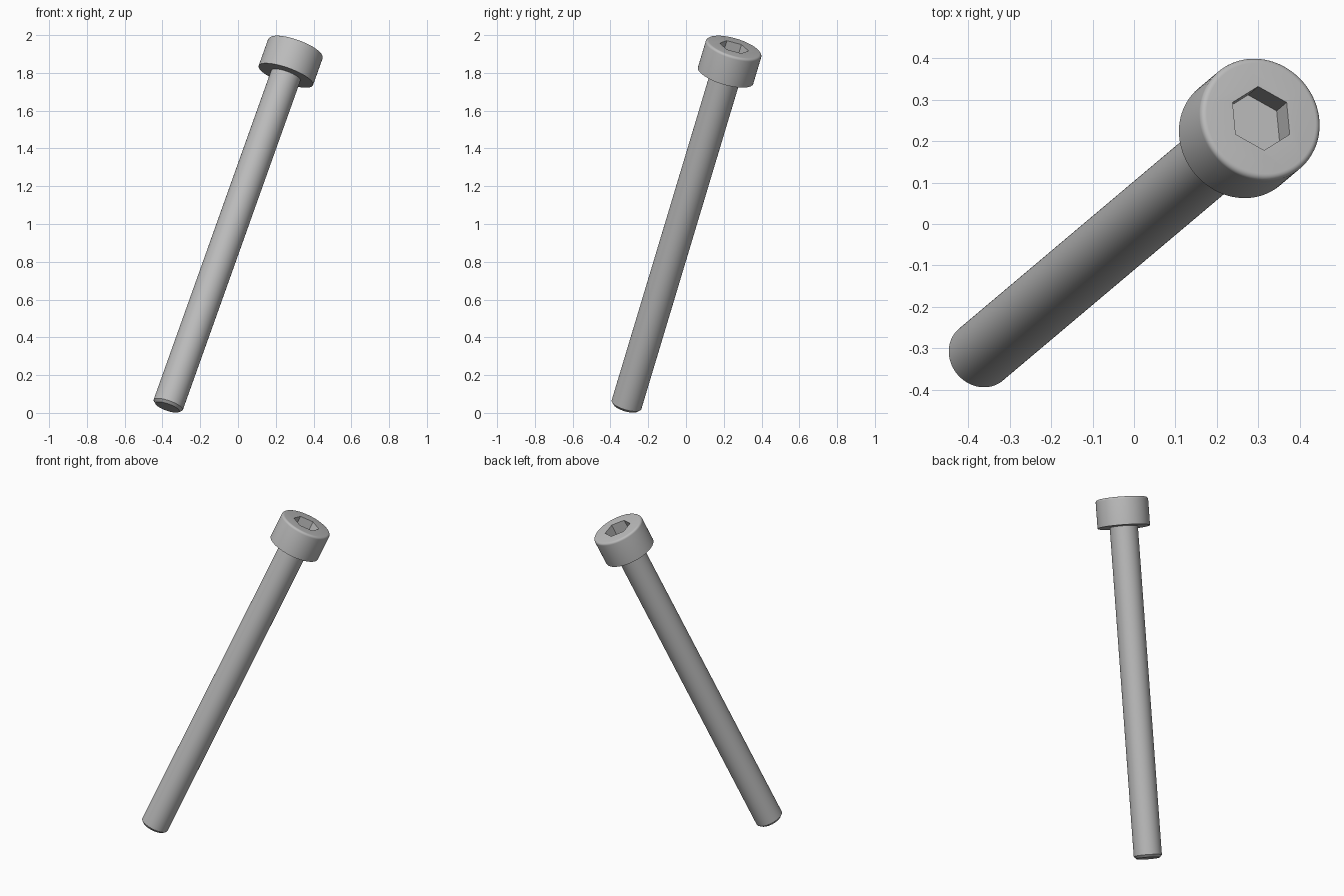
import bpy, bmesh, math
from mathutils import Matrix, Vector

if "Cube" in bpy.data.objects:
    bpy.data.objects.remove(bpy.data.objects["Cube"], do_unlink=True)

# Steel material
steel = bpy.data.materials.new("grey steel")
steel.use_nodes = True
GREY = (0.5, 0.5, 0.5, 1)
steel.diffuse_color = GREY
steel.node_tree.nodes["Principled BSDF"].inputs["Base Color"].default_value = GREY

# Sizes along the screw's own axis
TIP, TOP = Vector((-0.374, -0.319, 0.03)), Vector((0.307, 0.255, 1.937))
LENGTH = (TOP - TIP).length
SHAFT_R, HEAD_R, HEAD_H = 0.082, 0.153, 0.166
CHAMFER, FILLET = 0.014, 0.014
SOCKET_R, SOCKET_DEPTH = 0.08, 0.075

# Leaning frame: z runs from tip to head
z_axis = (TOP - TIP).normalized()
x_axis = Vector((0, 1, 0)).cross(z_axis).normalized()
y_axis = z_axis.cross(x_axis)
LEAN = Matrix.Translation(TIP) @ Matrix((x_axis, y_axis, z_axis)).transposed().to_4x4()


def make_object(name, bm):
    bmesh.ops.recalc_face_normals(bm, faces=bm.faces)
    bm.transform(LEAN)
    mesh = bpy.data.meshes.new(name)
    bm.to_mesh(mesh)
    bm.free()
    mesh.materials.append(steel)
    obj = bpy.data.objects.new(name, mesh)
    bpy.context.collection.objects.link(obj)
    return obj


def lathe(name, profile, sides=96):
    """Revolve (radius, height) points and cap both ends."""
    bm = bmesh.new()
    rings = []
    for r, z in profile:
        rings.append([bm.verts.new((r * math.cos(a), r * math.sin(a), z))
                      for a in (2 * math.pi * i / sides for i in range(sides))])
    for low, high in zip(rings, rings[1:]):
        for i in range(sides):
            j = (i + 1) % sides
            bm.faces.new((low[i], low[j], high[j], high[i]))
    bm.faces.new(rings[0][::-1])
    bm.faces.new(rings[-1])
    return make_object(name, bm)


# Shaft with chamfered tip, stepped out into a head with a rounded top rim
profile = [(SHAFT_R - CHAMFER, 0), (SHAFT_R, CHAMFER),
           (SHAFT_R, LENGTH - HEAD_H), (HEAD_R, LENGTH - HEAD_H)]
for k in range(6):
    a = math.radians(18 * k)
    profile.append((HEAD_R - FILLET + FILLET * math.cos(a),
                    LENGTH - FILLET + FILLET * math.sin(a)))
screw = lathe("socket_head_screw", profile)

# Hexagonal socket cut into the head
bm = bmesh.new()
bmesh.ops.create_cone(bm, cap_ends=True, segments=6, radius1=SOCKET_R, radius2=SOCKET_R,
                      depth=2 * SOCKET_DEPTH,
                      matrix=Matrix.Translation((0, 0, LENGTH)))
# Keep one corner of the hexagon on the local y axis
corner = max(bm.verts, key=lambda v: v.co.y).co
turn = math.pi / 2 - math.atan2(corner.y, corner.x)
bmesh.ops.rotate(bm, verts=bm.verts, cent=(0, 0, 0), matrix=Matrix.Rotation(turn, 3, "Z"))
cutter = make_object("socket_cutter", bm)
cutter.hide_render = True

cut = screw.modifiers.new("hex socket", "BOOLEAN")
cut.operation = "DIFFERENCE"
cut.solver = "EXACT"
cut.object = cutter
bpy.ops.object.select_all(action="DESELECT")
screw.select_set(True)
bpy.context.view_layer.objects.active = screw
bpy.ops.object.modifier_apply(modifier=cut.name)
bpy.data.objects.remove(cutter, do_unlink=True)

# Smooth round walls, crisp edges
bpy.ops.object.shade_smooth_by_angle(angle=math.radians(30))
